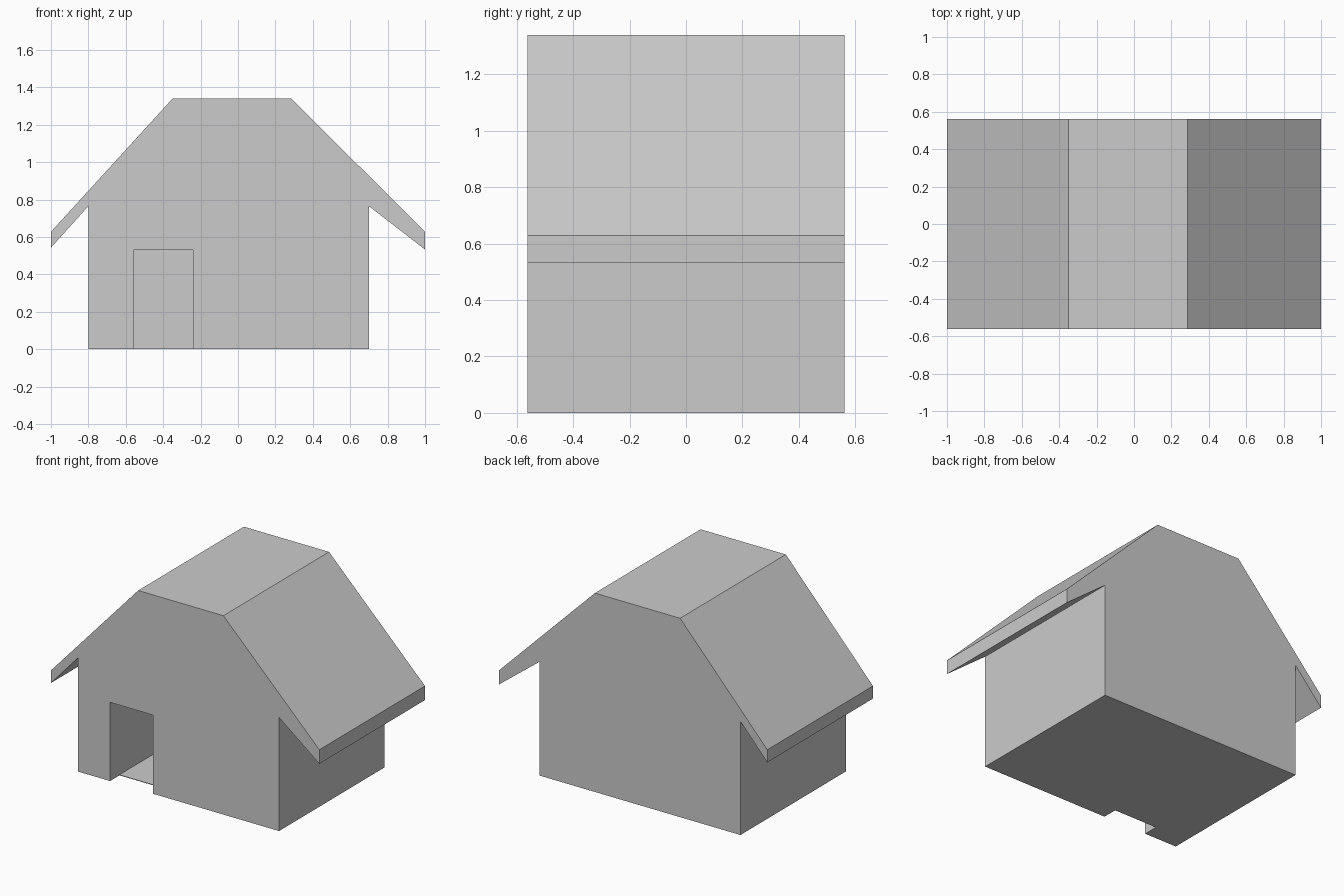
import bpy, bmesh
from mathutils import Vector

if "Cube" in bpy.data.objects:
    bpy.data.objects.remove(bpy.data.objects["Cube"])


def prism(name, points, sweep):
    """Solid made by sweeping a closed flat outline along a vector."""
    bm = bmesh.new()
    face = bm.faces.new([bm.verts.new(p) for p in points])
    moved = bmesh.ops.extrude_face_region(bm, geom=[face])["geom"]
    verts = [g for g in moved if isinstance(g, bmesh.types.BMVert)]
    bmesh.ops.translate(bm, vec=Vector(sweep), verts=verts)
    bmesh.ops.recalc_face_normals(bm, faces=bm.faces)
    mesh = bpy.data.meshes.new(name)
    bm.to_mesh(mesh)
    bm.free()
    obj = bpy.data.objects.new(name, mesh)
    bpy.context.collection.objects.link(obj)
    return obj


DEPTH = 0.5625          # half depth of the house
WALL = 0.10             # front and back wall thickness
FLOOR = 0.004           # thin floor plate

# House body: walls, flat-topped roof and overhanging eaves in one profile
profile = [(-0.80, 0), (0.70, 0), (0.70, 0.765), (1, 0.533), (1, 0.628),
           (0.285, 1.34), (-0.35, 1.34), (-1, 0.628), (-1, 0.543), (-0.80, 0.765)]
house = prism("house_body", [(x, -DEPTH, z) for x, z in profile], (0, 2 * DEPTH, 0))

# Doorway: open to the ground through the front wall, floored behind it
inner = DEPTH - WALL
door = [(-0.7, -0.1), (-inner, -0.1), (-inner, FLOOR),
        (inner, FLOOR), (inner, 0.53), (-0.7, 0.53)]
cutter = prism("doorway_cutter", [(-0.56, y, z) for y, z in door], (0.32, 0, 0))
cutter.hide_render = True
cutter.hide_viewport = True

cut = house.modifiers.new("doorway", "BOOLEAN")
cut.operation = "DIFFERENCE"
cut.solver = "EXACT"
cut.object = cutter
